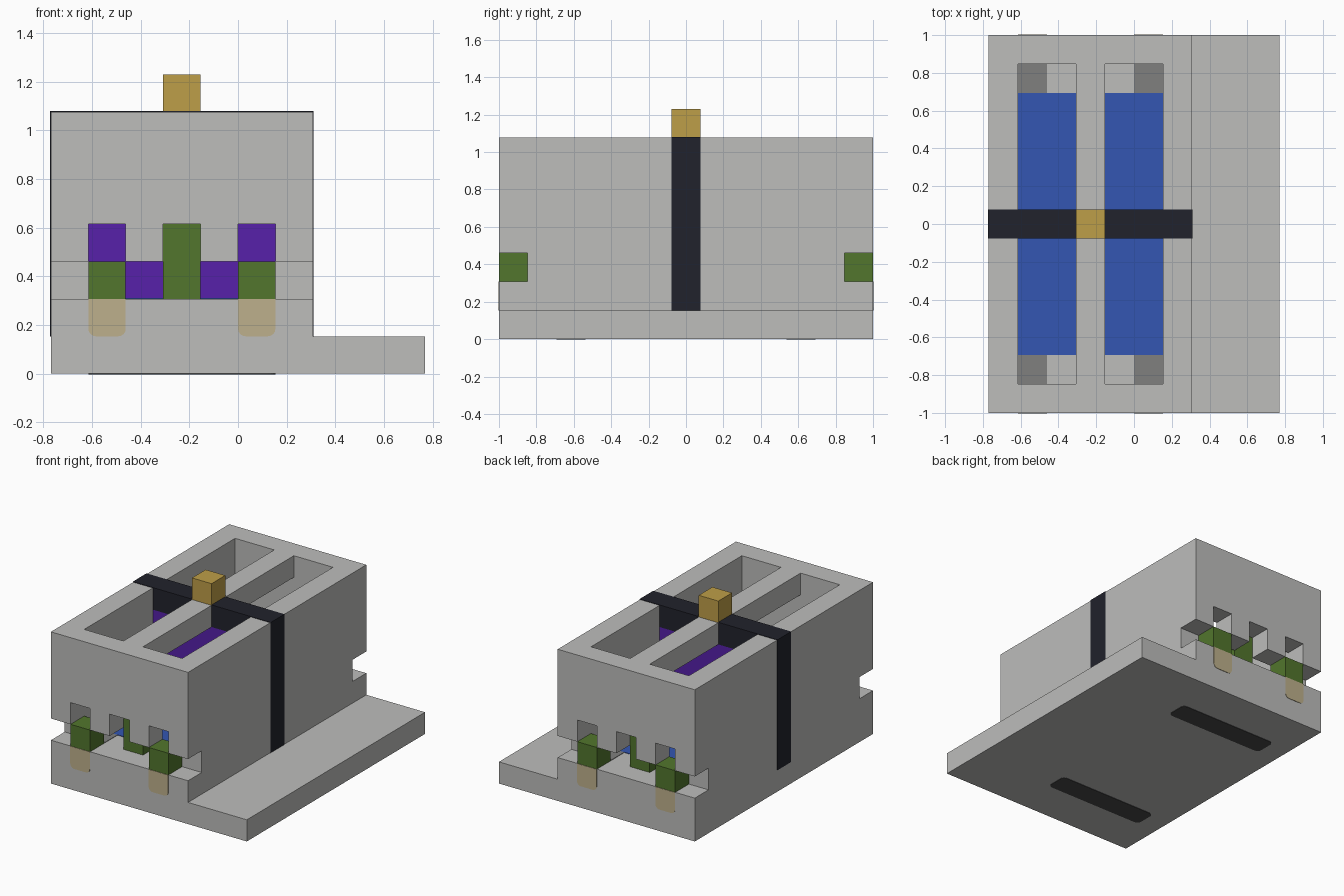
import bpy
import bmesh
from mathutils import Vector

cube = bpy.data.objects.get("Cube")
if cube:
    bpy.data.objects.remove(cube, do_unlink=True)

U = 2 / 13      # one building cell
T = 0.02        # plate thickness in cells


def material(name, r, g, b):
    m = bpy.data.materials.new(name)
    m.use_nodes = True
    m.diffuse_color = (r, g, b, 1)
    m.node_tree.nodes["Principled BSDF"].inputs["Base Color"].default_value = (r, g, b, 1)
    return m


GRAY = material("light_gray", 0.51, 0.51, 0.50)
DARK_GRAY = material("dark_gray", 0.215, 0.215, 0.21)
BLACK = material("blue_black", 0.015, 0.016, 0.025)
SLOT = material("slot_dark", 0.065, 0.065, 0.063)
GOLD = material("gold", 0.515, 0.342, 0.065)
GREEN = material("green", 0.084, 0.181, 0.026)
PURPLE = material("purple", 0.095, 0.015, 0.402)
BLUE = material("blue", 0.033, 0.093, 0.445)
TAN = material("tan", 0.515, 0.434, 0.262)


def boxes(name, mat, *cells, bevel=None):
    """Boxes given as x, y and z ranges in cells; bevel picks edges to round."""
    bm = bmesh.new()
    for (x0, x1), (y0, y1), (z0, z1) in cells:
        made = bmesh.ops.create_cube(bm, size=1)["verts"]
        size = Vector((x1 - x0, y1 - y0, z1 - z0))
        mid = Vector((x0 + x1, y0 + y1, z0 + z1)) / 2
        for v in made:
            v.co = (v.co * size + mid) * U
    if bevel:
        bmesh.ops.bevel(bm, geom=[e for e in bm.edges if bevel(e)],
                        offset=0.2 * U, segments=4, profile=0.5, affect='EDGES')
    mesh = bpy.data.meshes.new(name)
    bm.to_mesh(mesh)
    bm.free()
    mesh.materials.append(mat)
    ob = bpy.data.objects.new(name, mesh)
    bpy.context.scene.collection.objects.link(ob)
    return ob


def span(a, b, side):
    """Range along y mirrored to the front (-1) or the back (1)."""
    return tuple(sorted((a * side, b * side)))


def along(axis):
    def test(e):
        d = e.verts[1].co - e.verts[0].co
        return abs(d[axis]) > 0.99 * d.length
    return test


# Base plate and raised plinth
boxes("base_plate", GRAY, ((-5, 5), (-6.5, 6.5), (0, 1)))
boxes("plinth", GRAY, ((-5, 2), (-6.5, 6.5), (1, 2)))

# Side walls, short at the ledges and full length above
for name, x in (("right_wall", (-5, -4)), ("left_wall", (1, 2))):
    boxes(name, GRAY, (x, (-5.5, 5.5), (2, 3)), (x, (-6.5, 6.5), (3, 7)))
boxes("center_beam", GRAY, ((-2, -1), (-5.5, 5.5), (6, 7)))

# Chamber floor and the divider below the strap
boxes("chamber_floor", BLUE, ((-4, 1), (-4.5, 4.5), (2, 2 + T)))
boxes("divider", PURPLE, ((-4, 1), (-0.5, 0.5), (2, 6)))

for label, s in (("front", -1), ("back", 1)):
    # End wall with three window notches
    end = span(5.5, 6.5, s)
    boxes(label + "_end_wall", GRAY, ((-4, 1), end, (4, 7)),
          ((-3, -2), end, (3, 4)), ((-1, 0), end, (3, 4)))
    boxes(label + "_center_post", GREEN, ((-2, -1), span(4.5, 5.5, s), (2, 4)))
    for side, x in (("right", (-4, -3)), ("left", (0, 1))):
        boxes(f"{label}_{side}_ledge_block", GREEN, (x, end, (2, 3)))
        boxes(f"{label}_{side}_floor_patch", DARK_GRAY,
              (x, span(4.5, 5.5, s), (2, 2 + T)))
        boxes(f"{label}_{side}_tab", TAN, (x, span(6.49, 6.5 + T, s), (1, 2)),
              bevel=lambda e: along(1)(e) and e.verts[0].co.z < 1.5 * U)
    # Rounded slot painted under the base
    boxes(label + "_bottom_slot", SLOT, ((-4, 1), span(3.5, 4.5, s), (-T, T)),
          bevel=along(2))

# Strap over the body and its top block
boxes("strap", BLACK, ((-5 - T, 2 + T), (-0.5, 0.5), (7, 7 + T)),
      ((-5 - T, -5), (-0.5, 0.5), (1, 7)),
      ((2, 2 + T), (-0.5, 0.5), (1, 7)),
      ((-4, -2), (-0.5, 0.5), (6, 7)), ((-1, 1), (-0.5, 0.5), (6, 7)))
boxes("top_block", GOLD, ((-2, -1), (-0.5, 0.5), (7, 8)))
